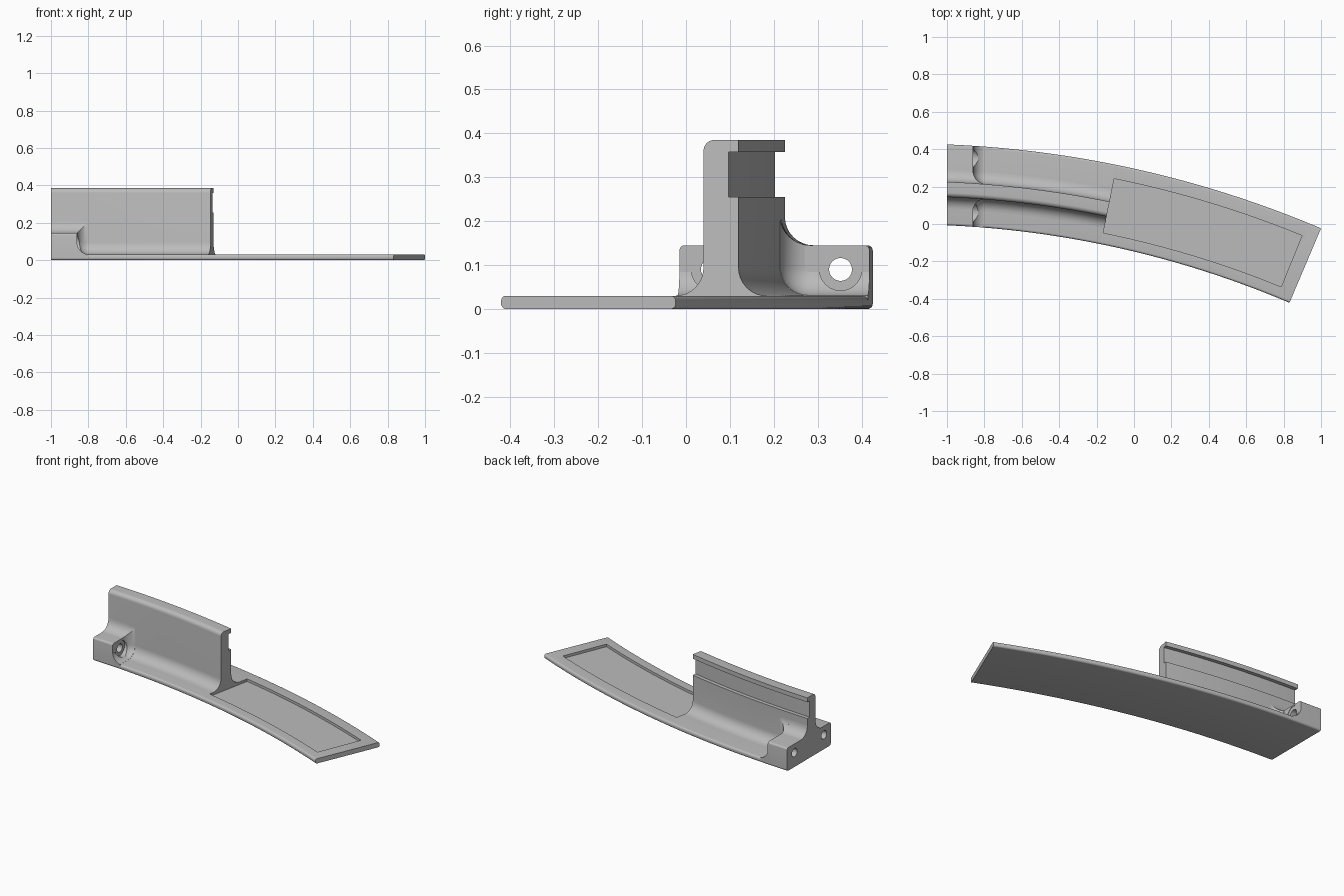
import bpy, bmesh, math
from mathutils import Matrix

cube = bpy.data.objects.get("Cube")
if cube:
    bpy.data.objects.remove(cube, do_unlink=True)

# Arc centre and main sizes
CX, CY = -1.229, -5.275
R_IN, R_OUT = 5.273, 5.705
WALL_FRONT, WALL_BACK, WALL_THIN = 5.424, 5.505, 5.482
PLATE, LUG_TOP, LUG_END = 0.03, 0.145, -0.86
FIL = 0.065

grey = bpy.data.materials.new("plain grey")
grey.use_nodes = True
grey.diffuse_color = (0.5, 0.5, 0.5, 1)
grey.node_tree.nodes["Principled BSDF"].inputs["Base Color"].default_value = (0.5, 0.5, 0.5, 1)


def arc(cx, cz, r, a0, a1, n=8):
    angles = [math.radians(a0 + (a1 - a0) * i / n) for i in range(n + 1)]
    return [(cx + r * math.cos(a), cz + r * math.sin(a)) for a in angles]


def at_x(x):
    """Station on the plane of constant x."""
    return lambda r: math.asin((x - CX) / r)


def radial(deg):
    """Station along a radius."""
    return lambda r: math.radians(deg)


def add_object(name, bm):
    bmesh.ops.recalc_face_normals(bm, faces=bm.faces)
    mesh = bpy.data.meshes.new(name)
    bm.to_mesh(mesh)
    bm.free()
    mesh.materials.append(grey)
    obj = bpy.data.objects.new(name, mesh)
    bpy.context.collection.objects.link(obj)
    return obj


def loft(name, stations):
    """Skin (profile, angle function) stations around the arc centre."""
    bm = bmesh.new()
    rings = []
    for profile, angle in stations:
        rings.append([bm.verts.new((CX + r * math.sin(angle(r)),
                                    CY + r * math.cos(angle(r)), z)) for r, z in profile])
    n = len(rings[0])
    for a, b in zip(rings, rings[1:]):
        for i in range(n):
            j = (i + 1) % n
            bm.faces.new((a[i], a[j], b[j], b[i]))
    bm.faces.new(rings[0])
    bm.faces.new(rings[-1][::-1])
    return add_object(name, bm)


def sweep(name, profile, start, end, steps):
    def between(t):
        return lambda r: start(r) * (1 - t) + end(r) * t
    return loft(name, [(profile, between(i / steps)) for i in range(steps + 1)])


def rod(name, radius, x0, x1, y, z):
    bm = bmesh.new()
    turn = Matrix.Translation(((x0 + x1) / 2, y, z)) @ Matrix.Rotation(math.pi / 2, 4, 'Y')
    bmesh.ops.create_cone(bm, cap_ends=True, segments=40, radius1=radius,
                          radius2=radius, depth=x1 - x0, matrix=turn)
    return add_object(name, bm)


def subtract(obj, cutter):
    cutter.hide_render = True
    mod = obj.modifiers.new("cut", 'BOOLEAN')
    mod.operation, mod.solver, mod.object = 'DIFFERENCE', 'EXACT', cutter
    bpy.context.view_layer.objects.active = obj
    bpy.ops.object.modifier_apply(modifier=mod.name)


parts = []

# Curved base plate with rounded long edges and a shallow recess
e = 0.012
plate_profile = (arc(R_IN + e, e, e, 270, 180, 5) + arc(R_IN + e, PLATE - e, e, 180, 90, 5)
                 + arc(R_OUT - e, PLATE - e, e, 90, 0, 5) + arc(R_OUT - e, e, e, 0, -90, 5))
plate = sweep("base_plate", plate_profile, at_x(-1), radial(23), 48)
recess_profile = [(5.335, 0.014), (5.335, 0.06), (5.63, 0.06), (5.63, 0.014)]
recess = sweep("recess_cutter", recess_profile, radial(11.51), radial(22.2), 24)
subtract(plate, recess)
bpy.data.objects.remove(recess, do_unlink=True)
parts.append(plate)

# Upright wall with filleted foot, back groove and top lip
wall_profile = ([(WALL_FRONT - FIL, 0.015)]
                + arc(WALL_FRONT - FIL, PLATE + FIL, FIL, -90, 0)
                + arc(WALL_FRONT + 0.025, 0.36, 0.025, 180, 90, 6)
                + [(WALL_BACK, 0.385), (WALL_BACK, 0.358), (WALL_THIN, 0.358),
                   (WALL_THIN, 0.255), (WALL_BACK, 0.255)]
                + arc(WALL_BACK + FIL, PLATE + FIL, FIL, 180, 270)
                + [(WALL_BACK + FIL, 0.015)])
parts.append(sweep("upright_wall", wall_profile, at_x(-1), radial(11.51), 28))


def foot_profile(width, h):
    """Wall and plate corner offset by h, trimmed to the lug outline."""
    start = 360 - math.degrees(math.acos((h - FIL) / FIL))
    return ([(width, 0.015), (width, PLATE + h)]
            + arc(FIL, PLATE + FIL, FIL - h, 270, 180)
            + arc(FIL, LUG_TOP + FIL, FIL, start, 180)
            + [(-0.03, LUG_TOP + FIL), (-0.03, 0.015)])


# End lugs, one on each side of the wall, with fillets and screw holes
for side, sign, face, width, hole_y in (
        ("front", -1, WALL_FRONT, WALL_FRONT - R_IN, 0.06),
        ("back", 1, WALL_BACK, R_OUT - WALL_BACK, 0.352)):

    def place(profile):
        return [(face + sign * u, z) for u, z in profile]

    lug_profile = ([(width, 0.015)]
                   + arc(width - e, LUG_TOP - e, e, 0, 90, 5)
                   + arc(FIL, LUG_TOP + FIL, FIL, 270, 180)
                   + [(-0.03, LUG_TOP + FIL), (-0.03, 0.015)])
    lug = sweep(side + "_lug", place(lug_profile), at_x(-1), at_x(LUG_END), 6)

    stations = []
    for i in range(9):
        t = math.radians(10 + 70 * i / 8)
        d, h = FIL * (1 - math.cos(t)), FIL * (1 - math.sin(t))
        stations.append((place(foot_profile(width, h)), at_x(LUG_END + d)))
    stations.insert(0, (stations[0][0], at_x(LUG_END - 0.01)))
    foot = loft(side + "_lug_fillet", stations)

    hole = rod("hole_cutter", 0.026, -1.1, -0.75, hole_y, 0.09)
    spot = rod("spotface_cutter", 0.048, LUG_END - 0.003, -0.75, hole_y, 0.09)
    for obj in (lug, foot):
        subtract(obj, hole)
        subtract(obj, spot)
        parts.append(obj)
    for cutter in (hole, spot):
        bpy.data.objects.remove(cutter, do_unlink=True)

# Smooth the rounded surfaces, keep the corners crisp
bpy.ops.object.select_all(action='DESELECT')
for obj in parts:
    obj.select_set(True)
bpy.context.view_layer.objects.active = plate
bpy.ops.object.shade_smooth_by_angle(angle=math.radians(30))
